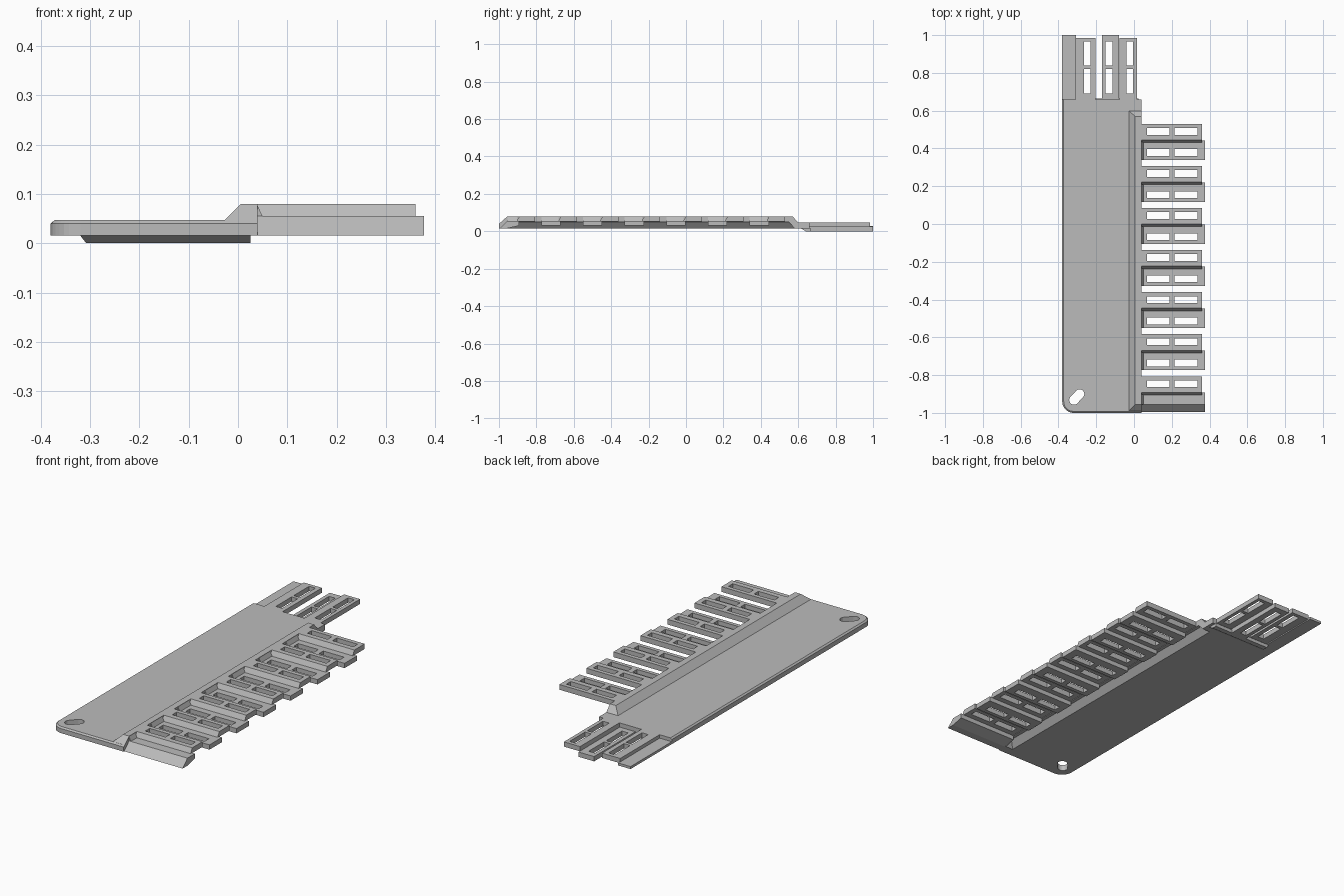
import bpy, bmesh, math
from mathutils import Vector

cube = bpy.data.objects.get("Cube")
if cube:
    bpy.data.objects.remove(cube, do_unlink=True)

grey = bpy.data.materials.new("mid grey")
grey.use_nodes = True
grey.diffuse_color = (0.5, 0.5, 0.5, 1)
grey.node_tree.nodes["Principled BSDF"].inputs["Base Color"].default_value = (0.5, 0.5, 0.5, 1)


def hull(bm, points):
    """Add one convex solid around the given points."""
    verts = [bm.verts.new(p) for p in points]
    bmesh.ops.convex_hull(bm, input=verts)


def box(bm, x, y, z):
    hull(bm, [(a, b, c) for a in x for b in y for c in z])


def bar(bm, x, profile):
    """Extrude a y-z profile along x."""
    hull(bm, [(a, y, z) for a in x for y, z in profile])


def finish(name, bm, helper=False):
    bmesh.ops.dissolve_limit(bm, angle_limit=0.01, verts=bm.verts[:], edges=bm.edges[:])
    bmesh.ops.recalc_face_normals(bm, faces=bm.faces[:])
    mesh = bpy.data.meshes.new(name)
    bm.to_mesh(mesh)
    bm.free()
    mesh.materials.append(grey)
    obj = bpy.data.objects.new(name, mesh)
    bpy.context.collection.objects.link(obj)
    obj.hide_render = helper
    if helper:
        obj.hide_set(True)
    return obj


def boolean(obj, tool, operation="DIFFERENCE"):
    mod = obj.modifiers.new(operation.title(), "BOOLEAN")
    mod.operation = operation
    mod.solver = "EXACT"
    mod.object = tool


# Main plate with one rounded corner and a chamfered top edge
def outline(inset, z):
    r = 0.06
    pts = [(0.04, -1 + inset, z), (0.04, 0.66, z), (-0.38 + inset, 0.66, z)]
    for i in range(9):
        a = math.pi + i / 8 * math.pi / 2
        pts.append((-0.38 + r + (r - inset) * math.cos(a),
                    -1 + r + (r - inset) * math.sin(a), z))
    return pts


bm = bmesh.new()
hull(bm, outline(0, 0.016) + outline(0, 0.04) + outline(0.008, 0.047))
plate = finish("plate", bm)

# Raised ridge along the side, hollow underneath
bm = bmesh.new()
hull(bm, [(x, y, z) for x in (-0.028, 0.04) for y in (-0.992, 0.6) for z in (0.03, 0.046)]
     + [(x, y, 0.08) for x in (0.006, 0.04) for y in (-0.955, 0.57)])
boolean(plate, finish("ridge_helper", bm, True), "UNION")

bm = bmesh.new()
hull(bm, [(x, y, 0.01) for x in (-0.012, 0.06) for y in (-0.955, 0.585)]
     + [(x, y, 0.05) for x in (0.022, 0.06) for y in (-0.925, 0.55)])
boolean(plate, finish("ridge_hollow_cutter", bm, True))

# Slanted slot in the rounded corner
bm = bmesh.new()
start, end = Vector((-0.318, -0.932)), Vector((-0.288, -0.9))
ring = []
for i in range(24):
    d = Vector((math.cos(i * math.tau / 24), math.sin(i * math.tau / 24)))
    ring.append((start if d.dot(end - start) < 0 else end) + d * 0.025)
hull(bm, [(p.x, p.y, z) for p in ring for z in (0, 0.07)])
boolean(plate, finish("slot_cutter", bm, True))

# Side teeth: alternating upper and lower rows with two windows each
upper, lower, windows = bmesh.new(), bmesh.new(), bmesh.new()
for i in range(7):
    c = 0.49 - 0.2227 * i
    bottom = c - 0.045
    bar(upper, (0.038, 0.36), [(bottom - 0.015, 0.053), (bottom, 0.08),
                               (c + 0.04, 0.08), (c + 0.04, 0.053)])
    rows = [c]
    if i < 6:
        d = c - 0.112
        bar(lower, (0.036, 0.377), [(d - 0.038, 0.03), (d - 0.038, 0.055),
                                    (d + 0.065, 0.055), (d + 0.065, 0.03)])
        rows.append(d)
    for y in rows:
        for x in ((0.07, 0.187), (0.215, 0.335)):
            box(windows, x, (y - 0.018, y + 0.018), (0, 0.1))

# Sloped front skirt ending the side teeth
skirt = bmesh.new()
bar(skirt, (0.036, 0.377), [(-0.893, 0.055), (-0.955, 0.055), (-0.995, 0.016),
                            (-0.955, 0.016), (-0.893, 0.03)])
finish("front_skirt", skirt)

# Small sloped roots where lower teeth leave the ridge
roots = bmesh.new()
for i in range(7):
    d = 0.378 - 0.2227 * i
    y0 = d - 0.038 if i < 6 else -0.955
    hull(roots, [(x, y, z) for y in (y0, d + 0.055)
                 for x, z in ((0.038, 0.08), (0.038, 0.05), (0.052, 0.05))])
finish("tooth_roots", roots)

# Rear tabs: upper pair, lower one, and a plain edge strip
rear_upper, rear_lower = bmesh.new(), bmesh.new()
for x in ((-0.31, -0.205), (-0.078, 0.015)):
    box(rear_upper, x, (0.655, 0.985), (0.022, 0.047))
box(rear_lower, (-0.17, -0.08), (0.655, 1), (0, 0.025))
box(rear_lower, (-0.38, -0.308), (0.655, 1), (0.016, 0.029))
for x in (-0.247, -0.132, -0.022):
    for y in ((0.69, 0.82), (0.838, 0.965)):
        box(windows, (x - 0.018, x + 0.018), y, (-0.05, 0.1))

# Sloped plinth below the rear edge
plinth = bmesh.new()
hull(plinth, [(x, y, 0.018) for x in (-0.322, 0.025) for y in (0.61, 0.665)]
     + [(x, y, 0) for x in (-0.308, 0.025) for y in (0.64, 0.665)])
finish("rear_plinth", plinth)

window_cutter = finish("window_cutter", windows, True)
for name, part in (("upper_teeth", upper), ("lower_teeth", lower),
                   ("rear_upper_tabs", rear_upper), ("rear_lower_tabs", rear_lower)):
    boolean(finish(name, part), window_cutter)
